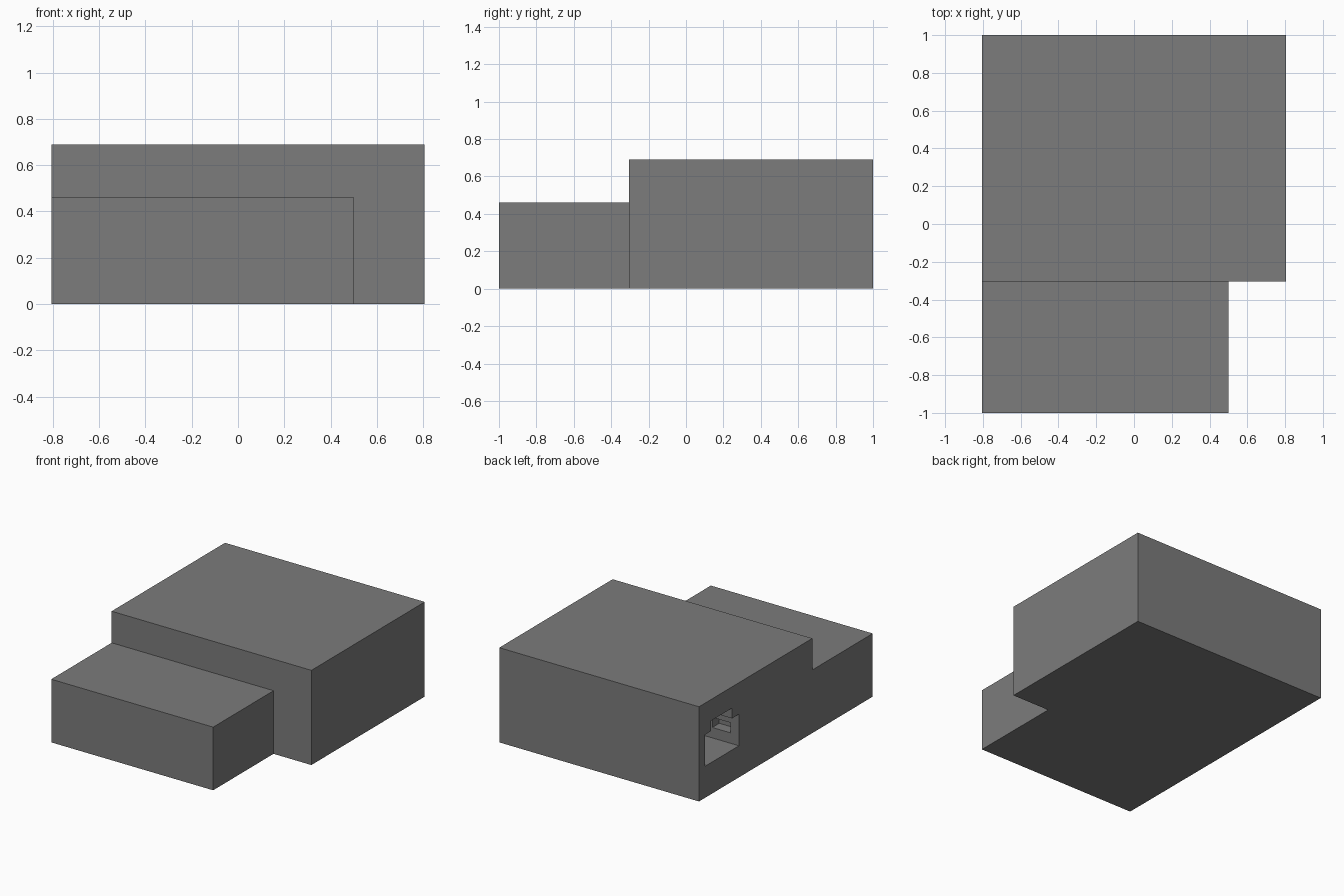
import bpy
import bmesh

if "Cube" in bpy.data.objects:
    bpy.data.objects.remove(bpy.data.objects["Cube"], do_unlink=True)

grey = bpy.data.materials.new("mid grey")
grey.use_nodes = True
colour = (0.2, 0.2, 0.2, 1)
grey.diffuse_color = colour
grey.node_tree.nodes["Principled BSDF"].inputs["Base Color"].default_value = colour


def extrude_profile(name, outline, x0, x1):
    """Extrude a (y, z) outline along x."""
    bm = bmesh.new()
    face = bm.faces.new([bm.verts.new((x0, y, z)) for y, z in outline])
    grown = bmesh.ops.extrude_face_region(bm, geom=[face])
    moved = [v for v in grown["geom"] if isinstance(v, bmesh.types.BMVert)]
    bmesh.ops.translate(bm, vec=(x1 - x0, 0, 0), verts=moved)
    bmesh.ops.recalc_face_normals(bm, faces=bm.faces)
    mesh = bpy.data.meshes.new(name)
    bm.to_mesh(mesh)
    bm.free()
    mesh.materials.append(grey)
    obj = bpy.data.objects.new(name, mesh)
    bpy.context.collection.objects.link(obj)
    return obj


def rectangle(y0, y1, z0, z1):
    return [(y0, z0), (y1, z0), (y1, z1), (y0, z1)]


side = 0.805
step = -0.305

# Stepped housing: tall rear block and low front block
housing = extrude_profile("housing", [
    (-1, 0), (1, 0), (1, 0.69), (step, 0.69), (step, 0.46), (-1, 0.46)], -side, side)

# Socket opening with a raised latch notch
socket = [(0.54, 0.23), (0.93, 0.23), (0.93, 0.46), (0.86, 0.46),
          (0.86, 0.535), (0.62, 0.535), (0.62, 0.46), (0.54, 0.46)]

cutters = [
    extrude_profile("corner_cutter", rectangle(-1.2, step, -0.2, 0.6), 0.5, 1),
    extrude_profile("socket_cutter", socket, -1, -0.4),
    # Small recess in the inner wall of the socket
    extrude_profile("recess_cutter", rectangle(0.46, 0.6, 0.306, 0.38), -0.735, -0.59),
]

for cutter in cutters:
    mod = housing.modifiers.new(cutter.name, 'BOOLEAN')
    mod.operation = 'DIFFERENCE'
    mod.solver = 'EXACT'
    mod.object = cutter

# Apply the cuts, then discard the helpers
bpy.context.view_layer.update()
graph = bpy.context.evaluated_depsgraph_get()
cut_mesh = bpy.data.meshes.new_from_object(housing.evaluated_get(graph))
housing.modifiers.clear()
housing.data = cut_mesh
for cutter in cutters:
    bpy.data.objects.remove(cutter, do_unlink=True)
